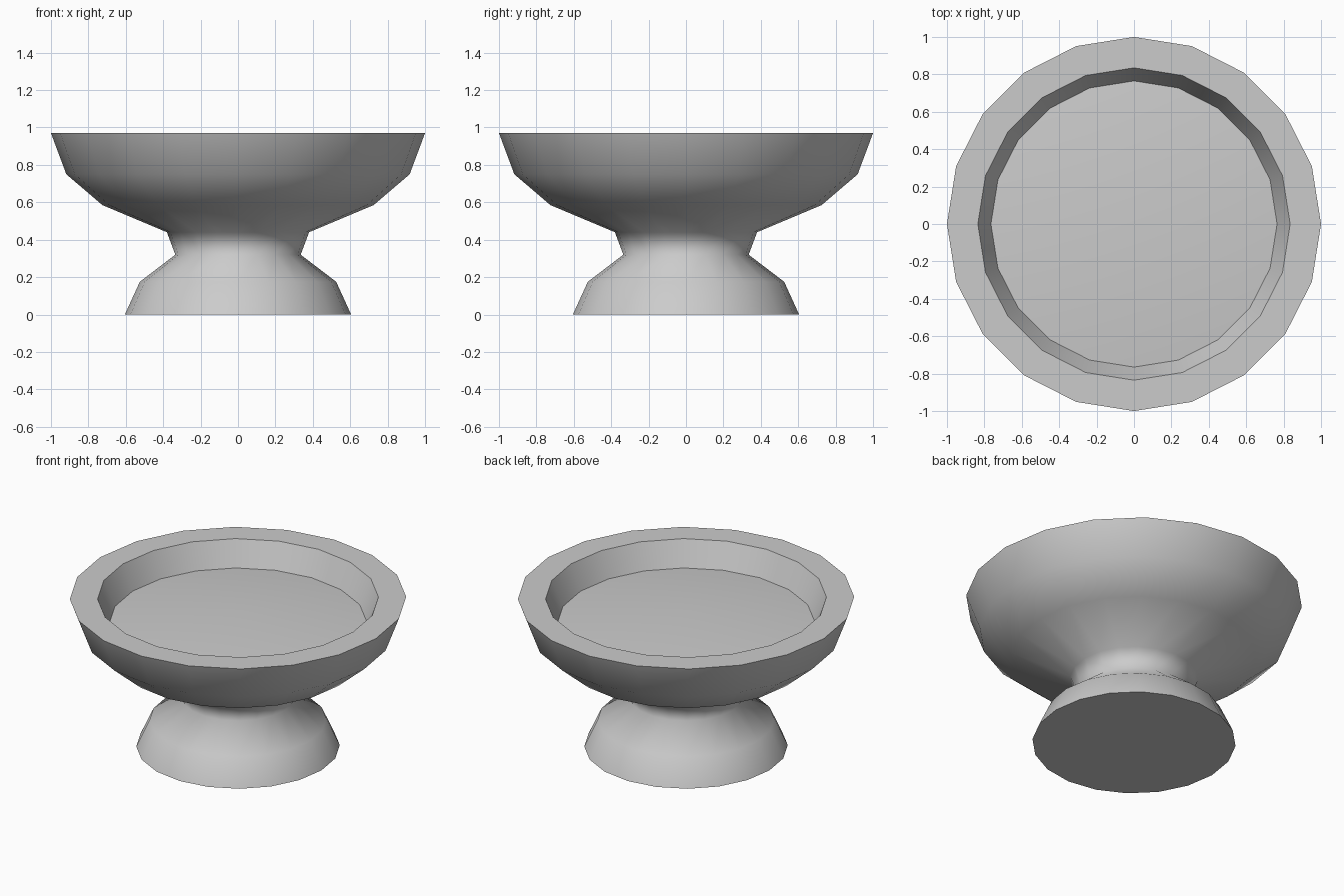
import bpy, bmesh
from math import cos, sin, tau

if "Cube" in bpy.data.objects:
    bpy.data.objects.remove(bpy.data.objects["Cube"])

SIDES = 20

# Profile from base to dish floor: radius, height, sharp ring
PROFILE = [
    (0.605, 0.00, True),    # foot
    (0.525, 0.175, False),
    (0.335, 0.32, False),   # neck
    (0.38, 0.44, False),
    (0.725, 0.585, False),  # bowl
    (0.918, 0.75, False),
    (1.00, 0.97, True),     # rim
    (0.835, 0.97, True),
    (0.765, 0.81, True),    # dish floor
]
FLOOR_APEX = 0.88

bm = bmesh.new()
rings = [[bm.verts.new((r * cos(tau * i / SIDES), r * sin(tau * i / SIDES), z))
          for i in range(SIDES)] for r, z, _ in PROFILE]

# Walls between rings
for low, high in zip(rings, rings[1:]):
    for i in range(SIDES):
        j = (i + 1) % SIDES
        bm.faces.new((low[i], low[j], high[j], high[i]))

# Flat underside and gently raised dish floor
bm.faces.new(rings[0][::-1])
apex = bm.verts.new((0, 0, FLOOR_APEX))
for i in range(SIDES):
    bm.faces.new((rings[-1][i], rings[-1][(i + 1) % SIDES], apex))

# Smooth shading with crisp rim, floor and foot edges
for face in bm.faces:
    face.smooth = True
for ring, (_, _, sharp) in zip(rings, PROFILE):
    if sharp:
        for i in range(SIDES):
            bm.edges.get((ring[i], ring[(i + 1) % SIDES])).smooth = False

mesh = bpy.data.meshes.new("pedestal_bowl")
bm.to_mesh(mesh)
bm.free()
bowl = bpy.data.objects.new("pedestal_bowl", mesh)
bpy.context.collection.objects.link(bowl)
